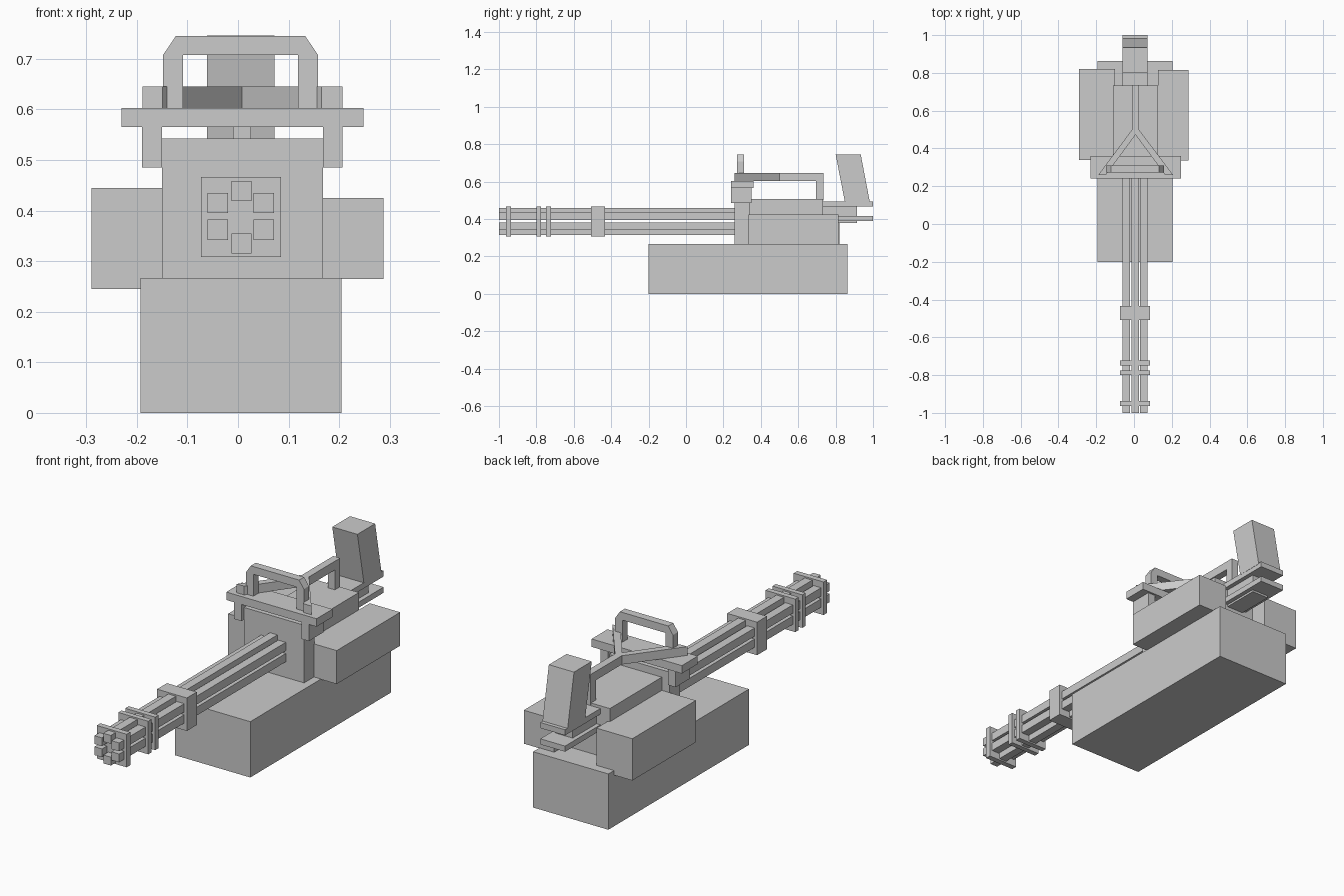
import bpy

if "Cube" in bpy.data.objects:
    bpy.data.objects.remove(bpy.data.objects["Cube"])

CX = 0.008  # symmetry line of the upper parts


def mesh_object(name, verts, faces):
    mesh = bpy.data.meshes.new(name)
    mesh.from_pydata(verts, [], faces)
    obj = bpy.data.objects.new(name, mesh)
    bpy.context.collection.objects.link(obj)
    return obj


def extrude(name, profile, axis, lo, hi):
    """Extrude a counter-clockwise 2D profile along 'x', 'y' or 'z'."""
    place = {'x': lambda p, d: (d, p[0], p[1]),
             'y': lambda p, d: (p[0], -d, p[1]),
             'z': lambda p, d: (p[0], p[1], d)}[axis]
    if axis == 'y':
        lo, hi = -hi, -lo
    n = len(profile)
    verts = [place(p, d) for d in (lo, hi) for p in profile]
    faces = [tuple(reversed(range(n))), tuple(range(n, 2 * n))]
    faces += [(i, (i + 1) % n, n + (i + 1) % n, n + i) for i in range(n)]
    return mesh_object(name, verts, faces)


def box(name, x, y, z):
    rect = [(x[0], y[0]), (x[1], y[0]), (x[1], y[1]), (x[0], y[1])]
    return extrude(name, rect, 'z', *z)


# Main housing
box("base_block", (-0.193, 0.205), (-0.2, 0.863), (0, 0.267))
box("front_plate", (-0.15, 0.168), (0.26, 0.34), (0.267, 0.543))
box("rear_body", (-0.11, 0.127), (0.34, 0.733), (0.267, 0.508))
box("left_side_box", (-0.29, -0.1), (0.34, 0.82), (0.245, 0.445))
box("right_side_box", (0.127, 0.288), (0.335, 0.815), (0.265, 0.425))

# Six square barrels in a ring
for i, (x, z) in enumerate([(0.007, 0.439), (0.051, 0.415), (0.051, 0.362),
                            (0.007, 0.335), (-0.04, 0.362), (-0.04, 0.415)]):
    box(f"barrel_{i + 1}", (x - 0.02, x + 0.02), (-1, 0.265), (z - 0.02, z + 0.02))

# Plates clamping the barrels together
for i, y in enumerate([(-0.963, -0.936), (-0.80, -0.775), (-0.748, -0.722), (-0.508, -0.433)]):
    box(f"barrel_clamp_{i + 1}", (-0.073, 0.085), y, (0.308, 0.466))

# Crossbar and its two legs
box("crossbar", (-0.23, 0.248), (0.24, 0.36), (0.565, 0.603))
for side, x in (("left", (-0.19, -0.15)), ("right", (0.168, 0.207))):
    box(f"crossbar_leg_{side}", x, (0.24, 0.35), (0.485, 0.565))

# Bent carrying handle
half = [(0.153, 0.603), (0.153, 0.708), (0.128, 0.745)]
inner = [(0.114, 0.603), (0.114, 0.708)]
profile = ([(CX - 0.003 + x, z) for x, z in half]
           + [(CX - 0.003 - x, z) for x, z in reversed(half)]
           + [(CX - 0.003 - x, z) for x, z in inner]
           + [(CX - 0.003 + x, z) for x, z in reversed(inner)])
extrude("carry_handle", profile, 'y', 0.272, 0.31)

# Forked top brace with rear post
fork = [(CX + 0.018, 0.735), (CX - 0.018, 0.735), (CX - 0.018, 0.50),
        (CX - 0.197, 0.26), (CX - 0.157, 0.26), (CX, 0.472),
        (CX + 0.157, 0.26), (CX + 0.199, 0.26), (CX + 0.018, 0.50)]
extrude("fork_brace", fork, 'z', 0.603, 0.645)
box("brace_post", (CX - 0.018, CX + 0.018), (0.695, 0.735), (0.5, 0.603))

# Rear grip assembly
box("grip_plate_upper", (-0.06, 0.071), (0.733, 1.0), (0.468, 0.495))
box("grip_plate_lower", (-0.06, 0.071), (0.733, 1.0), (0.39, 0.417))
box("grip_core", (-0.04, 0.05), (0.73, 0.914), (0.38, 0.468))
extrude("slanted_grip", [(0.85, 0.49), (0.983, 0.49), (0.934, 0.746), (0.80, 0.746)],
        'x', -0.061, 0.072)
